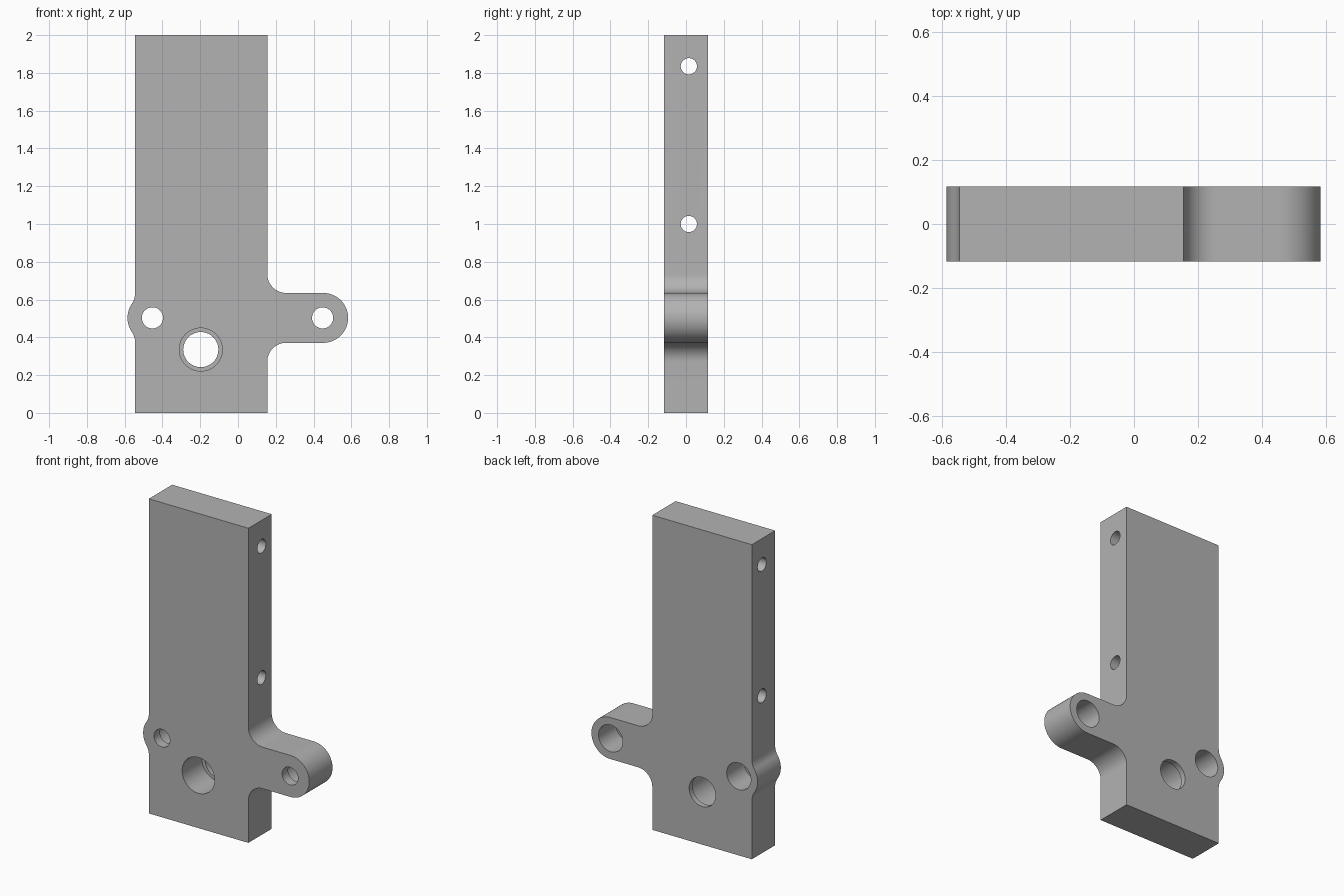
import bpy, bmesh
from math import sin, cos, pi, radians, atan2, sqrt
from mathutils import Vector

cube = bpy.data.objects.get("Cube")
if cube:
    bpy.data.objects.remove(cube, do_unlink=True)

# Main dimensions
LEFT, RIGHT, TOP = -0.545, 0.155, 2.0
HALF = 0.117           # half thickness
PIVOT_Z = 0.503        # height of both lugs
LUG_R = 0.132
BOSS_X, ARM_X = -0.453, 0.451
FILLET = 0.1

grey = bpy.data.materials.new("plain grey")
grey.use_nodes = True
colour = (0.45, 0.45, 0.45, 1)
grey.diffuse_color = colour
grey.node_tree.nodes["Principled BSDF"].inputs["Base Color"].default_value = colour


def arc(x, z, r, start, end, steps=16):
    """Points on an arc in the front plane, angles in radians."""
    return [(x + r * cos(a), z + r * sin(a))
            for a in (start + (end - start) * i / steps for i in range(steps + 1))]


def new_object(name, bm):
    mesh = bpy.data.meshes.new(name)
    bmesh.ops.recalc_face_normals(bm, faces=bm.faces)
    bm.to_mesh(mesh)
    bm.free()
    obj = bpy.data.objects.new(name, mesh)
    bpy.context.collection.objects.link(obj)
    return obj


def cutter(name, centre, radius, length, axis):
    """Cylinder along the given axis, used to drill a hole."""
    bm = bmesh.new()
    turn = Vector(axis).to_track_quat('Z', 'Y').to_matrix().to_4x4()
    turn.translation = centre
    bmesh.ops.create_cone(bm, cap_ends=True, segments=48, radius1=radius,
                          radius2=radius, depth=length, matrix=turn)
    obj = new_object(name, bm)
    obj.hide_render = True
    return obj


# Outline of the upper half, mirrored about the lug height for the lower half
arm = (arc(ARM_X, PIVOT_Z, LUG_R, 0, pi / 2, 24)
       + arc(RIGHT + FILLET, PIVOT_Z + LUG_R + FILLET, FILLET, -pi / 2, -pi))
dx = BOSS_X - (LEFT - FILLET)
dz = sqrt((LUG_R + FILLET) ** 2 - dx ** 2)
angle = atan2(dz, dx)
boss = (arc(LEFT - FILLET, PIVOT_Z + dz, FILLET, 0, -angle, 10)
        + arc(BOSS_X, PIVOT_Z, LUG_R, pi - angle, pi)[1:])
upper = arm + [(RIGHT, TOP), (LEFT, TOP)] + boss


def mirrored(points):
    return [(x, 2 * PIVOT_Z - z) for x, z in reversed(points)]


outline = upper + mirrored(boss)[1:] + [(LEFT, 0), (RIGHT, 0)] + mirrored(arm)[:-1]

# Bracket plate with arm and side boss
bm = bmesh.new()
face = bm.faces.new([bm.verts.new((x, -HALF, z)) for x, z in outline])
solid = bmesh.ops.extrude_face_region(bm, geom=[face])
bmesh.ops.translate(bm, vec=(0, 2 * HALF, 0),
                    verts=[v for v in solid["geom"] if isinstance(v, bmesh.types.BMVert)])
plate = new_object("bracket_plate", bm)
plate.data.materials.append(grey)

# Lug holes: narrow at the front, counterbored from the back
Y, X = (0, 1, 0), (1, 0, 0)
cutters = []
for x in (BOSS_X, ARM_X - 0.003):
    cutters.append(cutter("lug_hole", (x, 0, PIVOT_Z), 0.056, 1, Y))
    cutters.append(cutter("lug_counterbore", (x, 0.5 - HALF + 0.06, PIVOT_Z), 0.085, 1, Y))

# Bearing hole: counterbored from the front, thin lip at the back
cutters.append(cutter("bearing_hole", (-0.197, 0, 0.335), 0.093, 1, Y))
cutters.append(cutter("bearing_counterbore", (-0.197, HALF - 0.035 - 0.5, 0.335), 0.114, 1, Y))

# Cross holes through both edges
for z in (1.0, 1.835):
    cutters.append(cutter("cross_hole", (-0.2, 0.015, z), 0.043, 2, X))

bpy.ops.object.select_all(action='DESELECT')
bpy.context.view_layer.objects.active = plate
plate.select_set(True)
for tool in cutters:
    mod = plate.modifiers.new(tool.name, 'BOOLEAN')
    mod.operation = 'DIFFERENCE'
    mod.solver = 'EXACT'
    mod.object = tool
    bpy.ops.object.modifier_apply(modifier=mod.name)
    bpy.data.objects.remove(tool, do_unlink=True)

bpy.ops.object.shade_smooth_by_angle(angle=radians(30))
